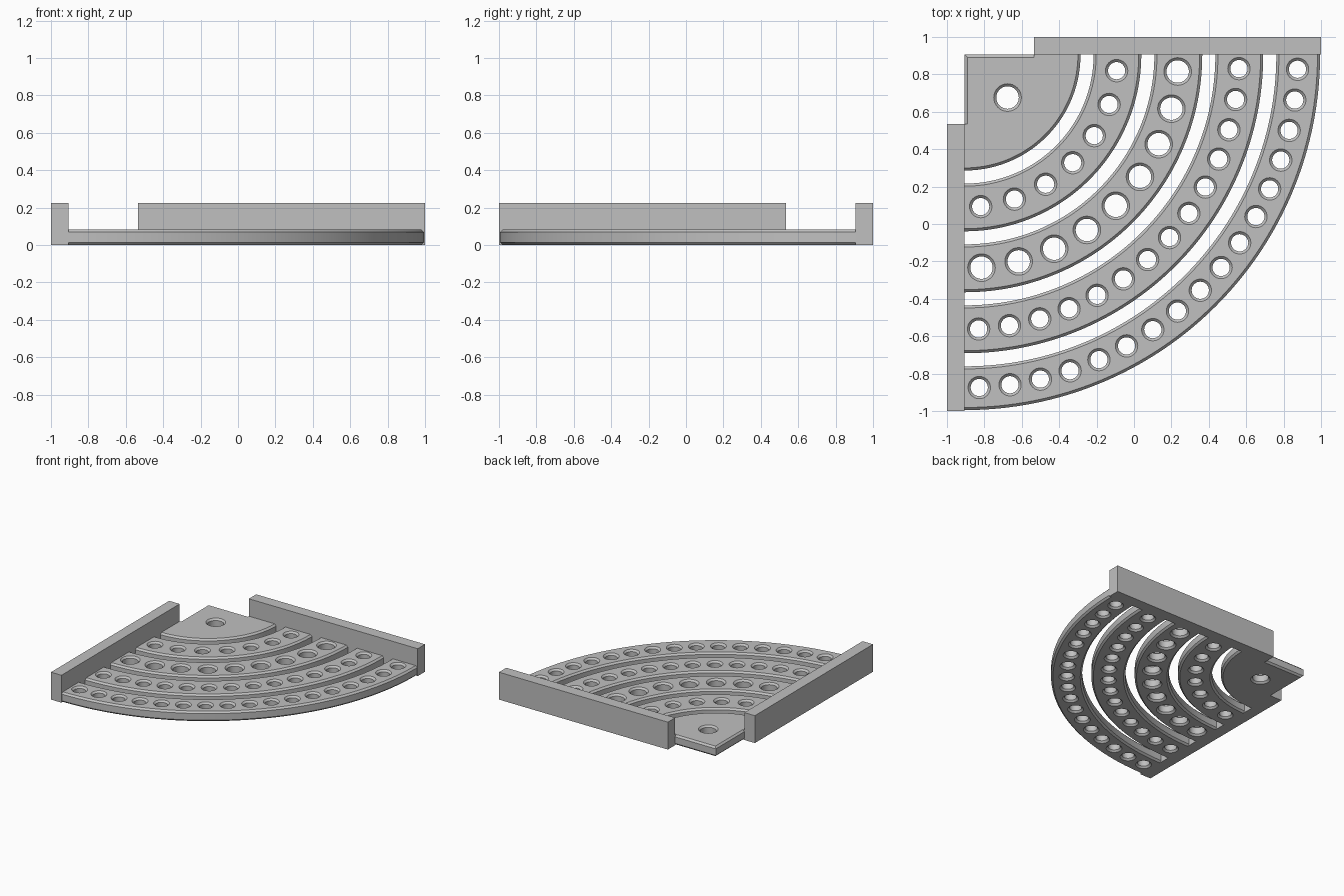
import bpy, bmesh
from math import pi, cos, sin, radians
from mathutils import Vector
from mathutils.geometry import tessellate_polygon

if "Cube" in bpy.data.objects:
    bpy.data.objects.remove(bpy.data.objects["Cube"], do_unlink=True)

K = 0.905          # arc centre sits at (-K, K)
THICK = 0.082      # shelf thickness
CH = 0.014         # edge chamfer
RAIL_TOP = 0.225
RAIL_END = 0.37    # rails start this far from the arc centre

grey = bpy.data.materials.new("plain_grey")
grey.use_nodes = True
colour = (0.53, 0.53, 0.53, 1)
grey.diffuse_color = colour
grey.node_tree.nodes["Principled BSDF"].inputs["Base Color"].default_value = colour


def arc(r, start=0, end=90, steps=64):
    return [(r * cos(radians(start + (end - start) * i / steps)),
             r * sin(radians(start + (end - start) * i / steps))) for i in range(steps + 1)]


def circle(centre, r, steps=32):
    return [(centre[0] + r * cos(2 * pi * i / steps),
             centre[1] + r * sin(2 * pi * i / steps)) for i in range(steps)]


def finish(name, bm):
    bmesh.ops.recalc_face_normals(bm, faces=bm.faces[:])
    mesh = bpy.data.meshes.new(name)
    bm.to_mesh(mesh)
    bm.free()
    mesh.materials.append(grey)
    obj = bpy.data.objects.new(name, mesh)
    bpy.context.collection.objects.link(obj)
    return obj


def chamfered_plate(name, outline, holes):
    """outline(d) is the border inset by d; holes are (centre, radius)."""
    bm = bmesh.new()
    loops = [outline] + [lambda d, c=c, r=r: circle(c, r + d) for c, r in holes]
    levels = [(0, CH), (CH, 0), (THICK - CH, 0), (THICK, CH)]
    bottom, top = [], []
    for loop in loops:
        rings = [[bm.verts.new((u - K, K - v, z)) for u, v in loop(d)] for z, d in levels]
        for low, high in zip(rings, rings[1:]):
            for i in range(len(low)):
                j = (i + 1) % len(low)
                bm.faces.new((low[i], low[j], high[j], high[i]))
        bottom.append(rings[0])
        top.append(rings[-1])
    # flat caps with the holes left open
    for cap in (bottom, top):
        verts = [v for ring in cap for v in ring]
        flat = [[Vector((v.co.x, v.co.y, 0)) for v in ring] for ring in cap]
        for tri in tessellate_polygon(flat):
            if len(set(tri)) == 3:
                bm.faces.new([verts[i] for i in tri])
    obj = finish(name, bm)
    bpy.ops.object.select_all(action='DESELECT')
    obj.select_set(True)
    bpy.context.view_layer.objects.active = obj
    bpy.ops.object.shade_smooth_by_angle(angle=radians(25))


def box(name, low, high):
    bm = bmesh.new()
    bmesh.ops.create_cube(bm, size=1)
    for v in bm.verts:
        v.co = [lo if c < 0 else hi for c, lo, hi in zip(v.co, low, high)]
    finish(name, bm)


# corner plate: chamfered only where its straight edges are exposed
def corner_outline(d):
    e = RAIL_END
    return arc(0.619 - d) + [(0, e + 0.001), (d, e), (d, d), (e, d), (e + 0.001, 0)]


chamfered_plate("corner_plate", corner_outline, [((0.229, 0.229), 0.06)])

# curved bands: inner radius, outer radius, hole count, first hole angle, hole radius
bands = [
    ("inner_band", 0.689, 0.944, 7, 6.0, 0.046),
    ("large_hole_band", 1.014, 1.270, 9, 4.5, 0.060),
    ("middle_band", 1.340, 1.596, 14, 2.9, 0.046),
    ("outer_band", 1.666, 1.9, 17, 2.5, 0.046),
]
for name, r0, r1, count, first, hole_r in bands:
    mid = (r0 + r1) / 2 if name != "outer_band" else 1.781
    holes = [(p, hole_r) for p in arc(mid, first, 90 - first, count - 1)]
    chamfered_plate(name, lambda d: arc(r1 - d) + arc(r0 + d)[::-1], holes)

# upright rails along the two straight sides
box("back_rail", (RAIL_END - K, K, 0), (1, 1, RAIL_TOP))
box("right_rail", (-1, -1, 0), (-K, K - RAIL_END, RAIL_TOP))
